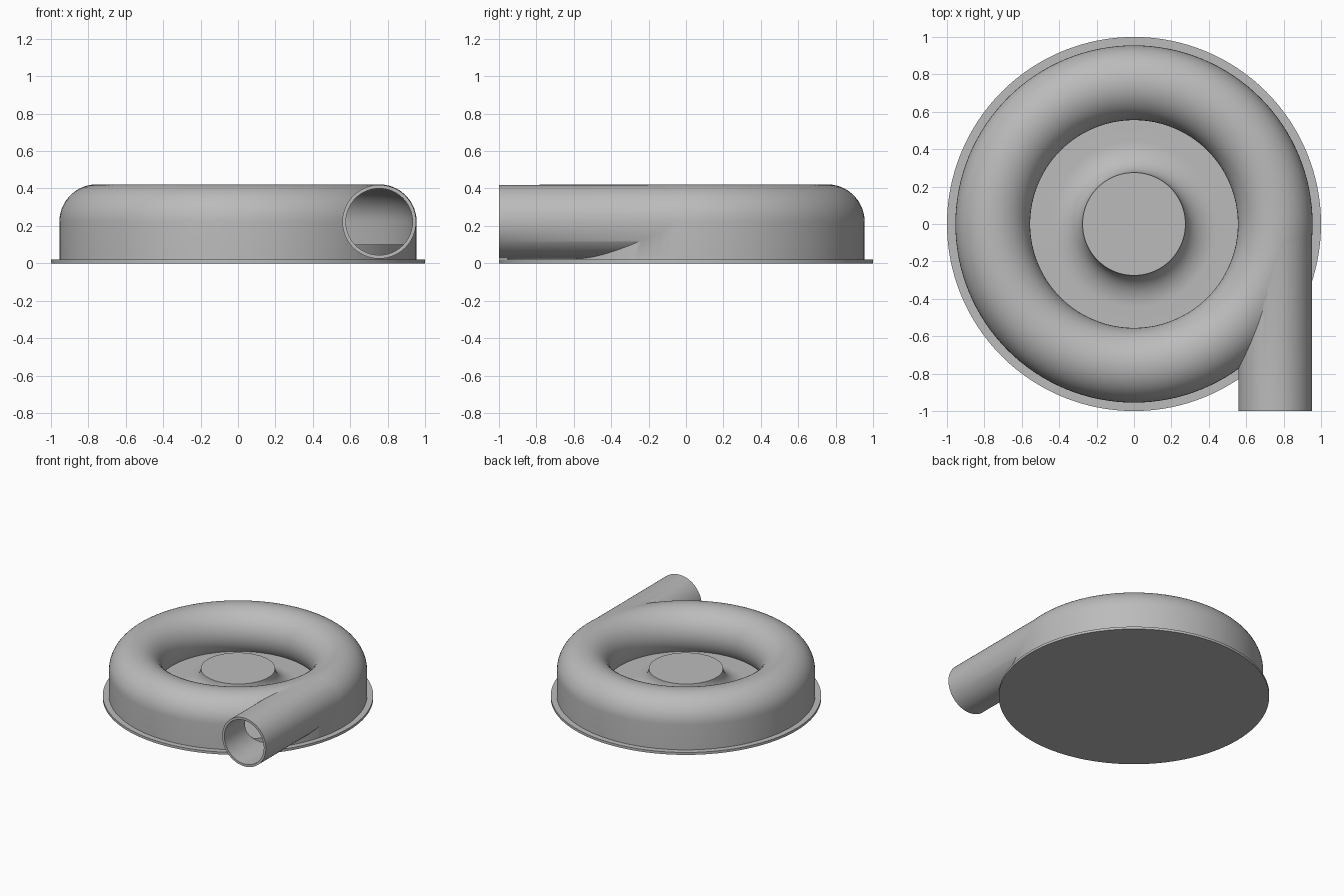
import bpy, bmesh, math
from mathutils import Matrix

if "Cube" in bpy.data.objects:
    bpy.data.objects.remove(bpy.data.objects["Cube"])

RING, MID, TUBE, BORE = 0.755, 0.222, 0.2, 0.18   # volute centre radius, height, radii
FLOOR, PLATE = 0.1, 0.02

grey = bpy.data.materials.new("plain_grey")
grey.use_nodes = True
grey.diffuse_color = (0.5, 0.5, 0.5, 1)
grey.node_tree.nodes["Principled BSDF"].inputs["Base Color"].default_value = (0.5, 0.5, 0.5, 1)


def finish(name, bm):
    bmesh.ops.recalc_face_normals(bm, faces=bm.faces)
    mesh = bpy.data.meshes.new(name)
    bm.to_mesh(mesh)
    bm.free()
    mesh.materials.append(grey)
    obj = bpy.data.objects.new(name, mesh)
    bpy.context.collection.objects.link(obj)
    return obj


def lathe(name, points, closed=False, steps=128):
    bm = bmesh.new()
    verts = [bm.verts.new((r, 0, z)) for r, z in points]
    pairs = list(zip(verts, verts[1:]))
    if closed:
        pairs.append((verts[-1], verts[0]))
    edges = [bm.edges.new(p) for p in pairs]
    bmesh.ops.spin(bm, geom=verts + edges, cent=(0, 0, 0), axis=(0, 0, 1),
                   angle=math.tau, steps=steps)
    bmesh.ops.remove_doubles(bm, verts=bm.verts, dist=1e-5)
    return finish(name, bm)


def rod(name, radius, y0, y1):
    bm = bmesh.new()
    place = Matrix.Translation((RING, (y0 + y1) / 2, MID)) @ Matrix.Rotation(math.pi / 2, 4, 'X')
    bmesh.ops.create_cone(bm, cap_ends=True, segments=96, radius1=radius, radius2=radius,
                          depth=y1 - y0, matrix=place)
    return finish(name, bm)


def combine(obj, other, operation):
    mod = obj.modifiers.new("combine", 'BOOLEAN')
    mod.object, mod.operation, mod.solver = other, operation, 'EXACT'
    bpy.context.view_layer.objects.active = obj
    bpy.ops.object.modifier_apply(modifier=mod.name)
    bpy.data.objects.remove(other)


def volute_arc(radius, count=32):
    """Outer equator, over the crown, down the inside to the floor."""
    end = math.pi + math.asin((MID - FLOOR) / radius)
    return [(RING + radius * math.cos(end * i / count), MID + radius * math.sin(end * i / count))
            for i in range(count + 1)]


def smooth(obj):
    bpy.ops.object.select_all(action='DESELECT')
    obj.select_set(True)
    bpy.context.view_layer.objects.active = obj
    bpy.ops.object.shade_smooth_by_angle(angle=math.radians(35))


# Base plate
plate = lathe("base_plate", [(0, 0), (1, 0), (1, PLATE), (0, PLATE)])

# Volute housing with sunken floor and a flared hub in the middle
hub_r, hub_top, flare = 0.275, 0.24, 0.17
hub = [(hub_r + flare * (1 - math.sin(a)), FLOOR + (hub_top - FLOOR) * (1 - math.cos(a)))
       for a in (math.pi / 2 * i / 12 for i in range(13))]
housing = lathe("volute_housing", [(0, PLATE / 2), (RING + TUBE, PLATE / 2)]
                + volute_arc(TUBE) + hub + [(0, hub_top)])

# Tangential outlet pipe
combine(housing, rod("outlet_pipe", TUBE - 0.003, -1, 0), 'UNION')

# Hollow channel, with the pipe bore stopping at the raised floor
channel = lathe("channel_cutter", [(RING + BORE, FLOOR)] + volute_arc(BORE), closed=True)
bore = rod("bore_cutter", BORE - 0.002, -1.1, 0)
step = lathe("floor_step", [(0, -0.1), (RING + BORE, -0.1), (RING + BORE, FLOOR), (0, FLOOR)])
combine(bore, step, 'DIFFERENCE')
combine(housing, channel, 'DIFFERENCE')
combine(housing, bore, 'DIFFERENCE')

for part in (plate, housing):
    smooth(part)
